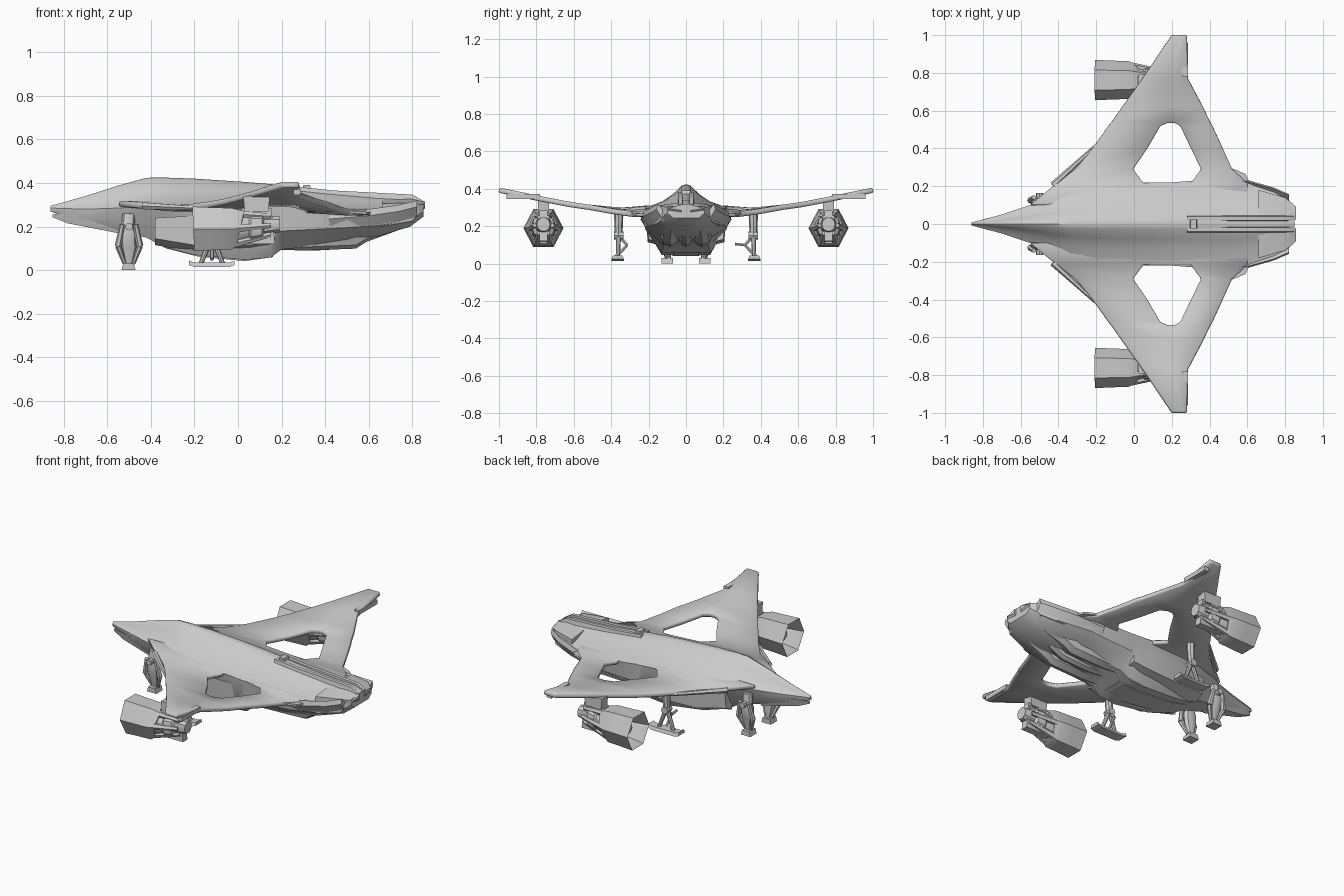
import bpy, bmesh, math
from mathutils import Vector


def finish(name, bm, mirror=False, angle=35):
    bmesh.ops.remove_doubles(bm, verts=bm.verts, dist=0.0005)
    bmesh.ops.recalc_face_normals(bm, faces=bm.faces)
    me = bpy.data.meshes.new(name)
    bm.to_mesh(me)
    bm.free()
    ob = bpy.data.objects.new(name, me)
    bpy.context.collection.objects.link(ob)
    bpy.ops.object.select_all(action='DESELECT')
    ob.select_set(True)
    bpy.context.view_layer.objects.active = ob
    bpy.ops.object.shade_smooth_by_angle(angle=math.radians(angle))
    if mirror:
        m = ob.modifiers.new("mirror", 'MIRROR')
        m.use_axis = (False, True, False)
    return ob


def loft(name, rings, mirror=False, closed=False, angle=35):
    """Skin a list of closed rings; closed joins last ring to first, otherwise ends are capped."""
    bm = bmesh.new()
    vs = [[bm.verts.new(p) for p in r] for r in rings]
    n, k = len(rings[0]), len(rings)
    for i in range(k if closed else k - 1):
        a, b = vs[i], vs[(i + 1) % k]
        for j in range(n):
            bm.faces.new((a[j], a[(j + 1) % n], b[(j + 1) % n], b[j]))
    if not closed:
        bm.faces.new(vs[0])
        bm.faces.new(vs[-1])
    return finish(name, bm, mirror, angle)


def ring_x(x, cy, cz, ry, rz, n=6, skew=0.0):
    """Ring facing x; skew leans its top forward."""
    return [(x - skew * math.sin(2 * math.pi * i / n), cy + ry * math.cos(2 * math.pi * i / n),
             cz + rz * math.sin(2 * math.pi * i / n)) for i in range(n)]


def rod(name, a, b, r1, r2=None, n=8, mirror=True):
    a, b = Vector(a), Vector(b)
    r2 = r1 if r2 is None else r2
    q = (b - a).to_track_quat('Z', 'Y')
    rings = [[p + q @ Vector((r * math.cos(t * 2 * math.pi / n), r * math.sin(t * 2 * math.pi / n), 0))
              for t in range(n)] for p, r in ((a, r1), (b, r2))]
    return loft(name, rings, mirror)


def box(name, x, y, z, taper=1.0, mirror=True):
    """Box from ranges; taper narrows its top in x."""
    cx, h = (x[0] + x[1]) / 2, (x[1] - x[0]) / 2
    rings = [[(cx - h * s, y[0], zz), (cx + h * s, y[0], zz), (cx + h * s, y[1], zz), (cx - h * s, y[1], zz)]
             for zz, s in ((z[0], 1), (z[1], taper))]
    return loft(name, rings, mirror)


# Fuselage: x, top z, shoulder (y, z), flank (y, z), belly (y, z)
SECTIONS = [
    (-0.86, .295, .008, .285, .008, .275, .004, .270),
    (-0.70, .340, .050, .280, .045, .240, .025, .210),
    (-0.55, .388, .100, .285, .085, .230, .050, .178),
    (-0.42, .424, .160, .293, .120, .220, .070, .150),
    (-0.34, .425, .190, .297, .140, .210, .080, .105),
    (-0.20, .420, .210, .300, .180, .190, .110, .070),
    (0.03, .405, .220, .300, .200, .180, .130, .047),
    (0.15, .395, .220, .295, .210, .180, .130, .058),
    (0.20, .390, .220, .292, .215, .180, .120, .095),
    (0.50, .355, .245, .270, .220, .195, .110, .125),
    (0.64, .345, .210, .270, .190, .205, .110, .155),
    (0.79, .340, .150, .285, .140, .225, .090, .200),
    (0.85, .318, .100, .305, .100, .270, .070, .245),
]
hull = []
for x, zt, ys, zs, ym, zm, yb, zb in SECTIONS:
    d = zt - zs
    half = [(.12 * ys, zt - .06 * d), (.35 * ys, zt - .42 * d), (.6 * ys, zt - .72 * d),
            (ys, zs), (ym, zm), (yb, zb)]
    hull.append([(x, 0, zt)] + [(x, y, z) for y, z in half] + [(x, 0, zb)]
                + [(x, -y, z) for y, z in reversed(half)])
loft("fuselage", hull)

# Lower jaw of the nose
loft("nose_jaw", [[(x, -w, z1), (x, w, z1), (x, w * .6, z0), (x, -w * .6, z0)]
                  for x, w, z0, z1 in ((-.85, .008, .243, .256), (-.78, .03, .215, .262), (-.55, .08, .170, .25))])

# Wing: y, leading x, hole front x, hole rear x, trailing x, z, trailing droop
STATIONS = [
    (.100, -.550, .050, .300, .620, .305, .03),
    (.215, -.410, .050, .300, .600, .293, .03),
    (.290, -.310, -.005, .355, .520, .284, .02),
    (.400, -.220, .070, .302, .470, .290, .01),
    (.520, -.135, .140, .245, .415, .302, .0),
    (.535, -.122, .175, .215, .405, .304, .0),
    (.620, -.062, .170, .215, .365, .316, .0),
    (.770, .045, .170, .210, .285, .345, .0),
    (1.00, .200, .225, .255, .280, .393, .0),
]
bm = bmesh.new()
grid = [[bm.verts.new((x, y, z - dz * t)) for x, t in ((le, 0), (hf, 0), (hr, .5), (te, 1))]
        for y, le, hf, hr, te, z, dz in STATIONS]
for i in range(len(grid) - 1):
    for j in range(3):
        if j == 1 and 1 <= i <= 4:      # opening in the wing
            continue
        bm.faces.new((grid[i][j], grid[i][j + 1], grid[i + 1][j + 1], grid[i + 1][j]))
wing = finish("wing", bm)
s = wing.modifiers.new("thickness", 'SOLIDIFY')
s.thickness, s.offset = 0.028, 0
b = wing.modifiers.new("soft_edge", 'BEVEL')
b.width, b.segments = 0.006, 1
m = wing.modifiers.new("mirror", 'MIRROR')
m.use_axis = (False, True, False)

# Raised strips on the wing: leading root flap and tip flap
rod("root_flap", (-.43, .205, .295), (-.20, .415, .285), .018, .010, 6)
box("tip_flap", (.255, .287), (.78, .96), (.345, .372))

# Side intakes along the belly
loft("side_intake", [[(x, .09, z0), (x, w, z0 + .03), (x, w + .01, z1), (x, .09, z1)]
                     for x, w, z0, z1 in ((-.38, .15, .115, .24), (-.2, .19, .085, .25),
                                          (.05, .205, .085, .25), (.17, .20, .10, .25))], True)
# Belly plate
loft("belly_plate", [[(x, -w, .12), (x, w, .12), (x, w * .8, z), (x, -w * .8, z)]
                     for x, w, z in ((-.33, .06, .10), (-.18, .08, .062), (.03, .09, .042), (.16, .08, .06))])

# Tail: lower thruster pods, side plates, spine rails and rear fins
loft("tail_pod", [ring_x(x, y, z, r, r, 8) for x, y, z, r in
                  ((.17, .085, .14, .045), (.30, .085, .145, .055), (.54, .085, .155, .056),
                   (.59, .085, .18, .05), (.78, .075, .245, .045), (.82, .075, .262, .03))], True)
loft("keel_pod", [ring_x(x, 0, z, r, r, 8) for x, z, r in
                  ((.17, .13, .03), (.35, .125, .035), (.53, .135, .035), (.62, .17, .025))])
loft("side_plate", [[(x, y - .025, z), (x, y, z + .03), (x, y + .008, z), (x, y - .02, z - .045)]
                    for x, y, z in ((.42, .235, .235), (.60, .225, .25), (.74, .185, .27), (.82, .15, .29))], True)
loft("tail_end", [[(x, y0, z0), (x, y1, z0 + .01), (x, y1, z1 - .02), (x, y0, z1)]
                  for x, y0, y1, z0, z1 in ((.66, .02, .18, .19, .325), (.80, .02, .14, .215, .33),
                                            (.858, .025, .09, .285, .315))], True)
loft("spine_rail", [[(x, .014, z - .05), (x, .05, z - .05), (x, .04, z), (x, .018, z)]
                    for x, z in ((.28, .382), (.45, .365), (.80, .347), (.85, .318))], True)
box("spine_bump", (.29, .34), (-.025, .025), (.35, .392), .6, False)
loft("rear_fin", [[(x, .19, z), (x, y, z), (x, y, z - .012), (x, .19, z - .02)]
                  for x, y, z in ((.44, .33, .278), (.53, .29, .272), (.59, .265, .268), (.62, .20, .265))], True)

# Engine nacelles: hexagonal hollow cowl with core, arms and pylon
EY, EZ = .762, .19
loft("engine_cowl", [ring_x(x, EY, EZ, r, r * 1.1, 6, k) for x, r, k in
                     ((-.205, .107, .005), (-.12, .103, 0), (-.03, .100, 0), (.01, .085, -.02),
                      (.01, .070, -.02), (-.10, .080, 0), (-.195, .098, .005))], True, True)
loft("engine_core", [ring_x(x, EY, z, r, r * 1.05, 10) for x, r, z in
                     ((-.15, .02, .19), (-.10, .078, .19), (.0, .072, .192), (.05, .06, .195),
                      (.06, .068, .195), (.11, .062, .2), (.12, .045, .205), (.19, .036, .21))], True)
for i, (dy, dz) in enumerate(((-.075, 0), (.075, 0), (-.035, -.07), (.035, -.07), (-.035, .07), (.035, .07))):
    rod(f"engine_arm_{i + 1}", (-.03, EY + dy, EZ + dz), (.15, EY + dy * .6, EZ + .015 + dz * .6), .022, .013, 6)
box("engine_spine", (.0, .17), (EY - .022, EY + .022), (.12, .285), .8)
box("engine_pylon", (.03, .14), (EY - .03, EY + .03), (.27, .34), 1.1)

# Front landing gear: clawed legs near the nose
loft("front_leg", [[(x + a * math.cos(t * math.pi / 4), y + w * math.sin(t * math.pi / 4), z) for t in range(8)]
                   for z, x, y, a, w in ((.26, -.50, .105, .03, .025), (.20, -.505, .115, .03, .025),
                                         (.165, -.505, .115, .042, .03), (.10, -.50, .105, .038, .026),
                                         (.04, -.50, .098, .02, .018), (.02, -.50, .097, .018, .016))], True)
for i, dx in enumerate((-.05, .05)):
    rod(f"front_leg_arm_{i + 1}", (-.50 + dx * .6, .14, .21), (-.50 + dx, .125, .11), .012, .016, 6)
    rod(f"front_leg_claw_{i + 1}", (-.50 + dx, .125, .11), (-.50 + dx * .4, .10, .03), .014, .009, 6)
rod("front_leg_hinge", (-.50, .09, .2), (-.50, .165, .2), .018)
box("front_foot", (-.535, -.47), (.07, .132), (0, .03), .75)

# Main landing gear: skids under the wings
rod("skid_post", (-.115, .36, .285), (-.12, .36, .15), .026, .020)
rod("skid_joint", (-.12, .335, .15), (-.12, .385, .15), .022)
for i, dx in enumerate((-.05, .05)):
    rod(f"skid_strut_{i + 1}", (-.12, .36, .16), (-.12 + dx, .365, .03), .014, .011)
rod("skid_brace_upper", (-.12, .36, .15), (-.12, .315, .10), .009, None, 6)
rod("skid_brace_lower", (-.12, .315, .10), (-.12, .36, .05), .009, None, 6)
rod("skid_brace_arm", (-.12, .32, .10), (-.12, .262, .105), .008, None, 6, False)
loft("skid", [[(x, .332, z), (x, .398, z), (x, .39, z + .02), (x, .34, z + .02)]
              for x, z in ((-.225, .024), (-.20, .015), (-.04, .015), (-.015, .024))], True)
